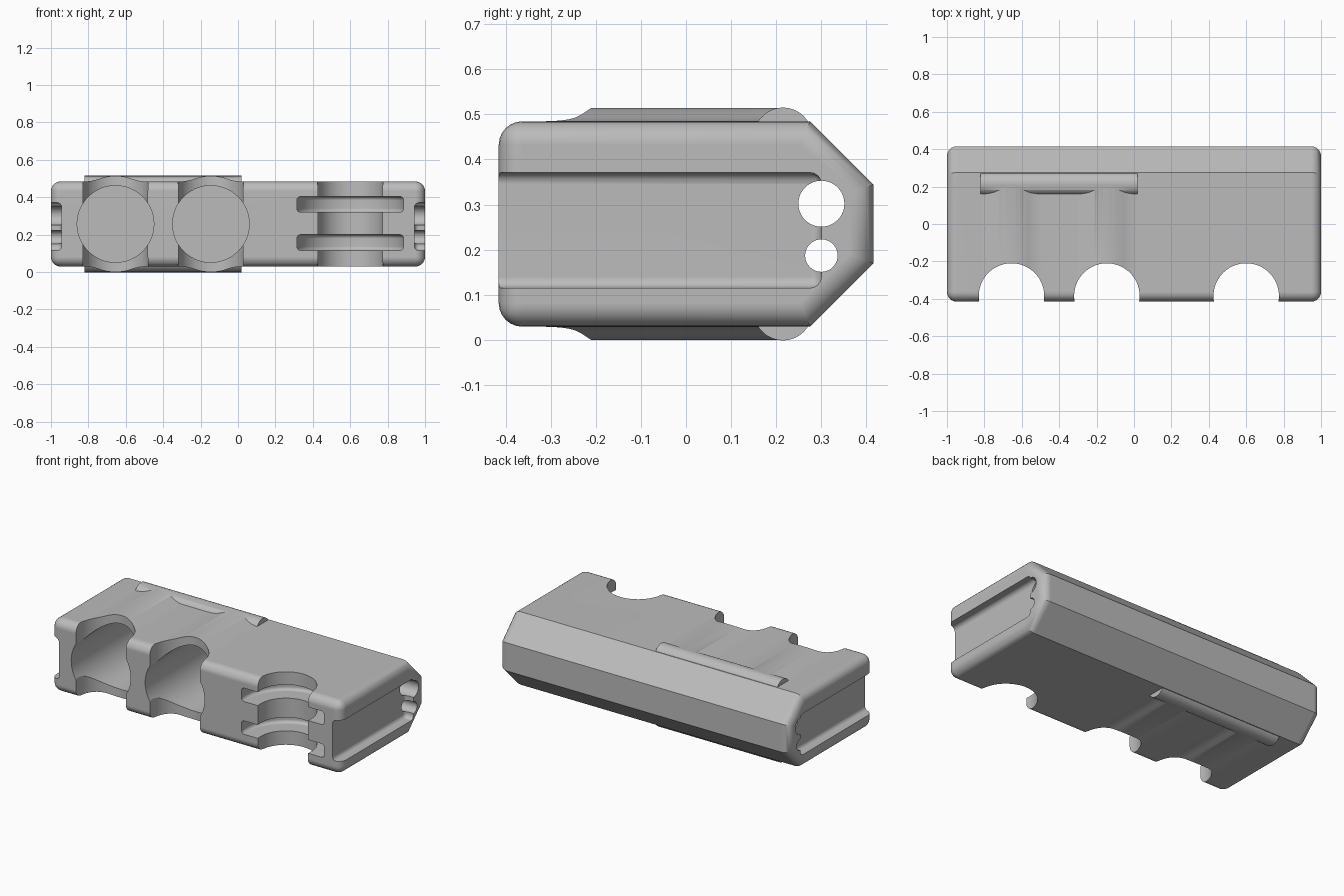
import bpy, bmesh, math
from mathutils import Matrix, Vector

cube = bpy.data.objects.get("Cube")
if cube:
    bpy.data.objects.remove(cube, do_unlink=True)

MID_Z = 0.257          # height of the bore axes
HALF_H = 0.2275        # half height of the block
NOTCH_Y, NOTCH_R = -0.385, 0.175
BORE_X = (-0.655, -0.145)
TIE_X = 0.6

grey = bpy.data.materials.new("matte grey")
grey.use_nodes = True
color = (0.5, 0.5, 0.5, 1)
grey.diffuse_color = color
grey.node_tree.nodes["Principled BSDF"].inputs["Base Color"].default_value = color


def finish(name, bm):
    bmesh.ops.recalc_face_normals(bm, faces=bm.faces[:])
    mesh = bpy.data.meshes.new(name)
    bm.to_mesh(mesh)
    bm.free()
    mesh.materials.append(grey)
    obj = bpy.data.objects.new(name, mesh)
    bpy.context.collection.objects.link(obj)
    return obj


def prism(points, offset):
    """Closed outline of 3D points, extruded by an offset."""
    bm = bmesh.new()
    face = bm.faces.new([bm.verts.new(p) for p in points])
    ext = bmesh.ops.extrude_face_region(bm, geom=[face])["geom"]
    verts = [g for g in ext if isinstance(g, bmesh.types.BMVert)]
    bmesh.ops.translate(bm, verts=verts, vec=Vector(offset))
    return bm


def cylinder(name, center, radius, length, axis, sides=64, round_edge=0):
    bm = bmesh.new()
    bmesh.ops.create_cone(bm, cap_ends=True, segments=sides, radius1=radius,
                          radius2=radius, depth=length)
    if round_edge:
        rims = [e for e in bm.edges if abs(e.verts[0].co.z - e.verts[1].co.z) < 1e-4]
        bmesh.ops.bevel(bm, geom=rims, offset=round_edge, segments=4,
                        profile=0.5, affect='EDGES')
    turn = {'X': Matrix.Rotation(math.pi / 2, 4, 'Y'),
            'Y': Matrix.Rotation(math.pi / 2, 4, 'X'),
            'Z': Matrix.Identity(4)}[axis]
    bmesh.ops.transform(bm, matrix=Matrix.Translation(center) @ turn, verts=bm.verts[:])
    return finish(name, bm)


def combine(target, tool, operation):
    mod = target.modifiers.new(tool.name, 'BOOLEAN')
    mod.operation = operation
    mod.solver = 'EXACT'
    mod.object = tool
    bpy.context.view_layer.objects.active = target
    bpy.ops.object.modifier_apply(modifier=mod.name)
    bpy.data.objects.remove(tool, do_unlink=True)


# Block with a chamfered back; ends and front edges are rounded
top, low = MID_Z + HALF_H, MID_Z - HALF_H
outline = [(-0.415, low), (0.275, low), (0.415, low + 0.14),
           (0.415, top - 0.14), (0.275, top), (-0.415, top)]
bm = prism([(-1, y, z) for y, z in outline], (2, 0, 0))
soft = [e for e in bm.edges
        if abs(e.verts[0].co.x - e.verts[1].co.x) < 0.01 or e.verts[0].co.y < 0]
bmesh.ops.bevel(bm, geom=soft, offset=0.052, segments=6, profile=0.5, affect='EDGES')
body = finish("holder_body", bm)


# Bulges over the bores, blended into the block by concave fillets
def bulge_profile(radius=0.257, fillet=0.24, steps=8):
    fz = HALF_H + fillet
    fx = math.sqrt((radius + fillet) ** 2 - fz ** 2)
    lean = math.atan2(fx, fz)
    half = [(radius * math.sin(lean * i / steps), radius * math.cos(lean * i / steps))
            for i in range(steps + 1)]
    half += [(fx - fillet * math.sin(lean * (1 - i / steps)),
              fz - fillet * math.cos(lean * (1 - i / steps)))
             for i in range(1, steps)]
    half += [(fx, HALF_H - 0.001), (fx, HALF_H - 0.03)]
    return [(-x, z) for x, z in reversed(half[1:])] + half


for side in (1, -1):
    for x in BORE_X:
        pts = [(x + px, -0.35, MID_Z + side * pz) for px, pz in bulge_profile()]
        combine(body, finish("bore_bulge", prism(pts, (0, 0.56, 0))), 'UNION')
    # Rounded bar across the back of the bulges
    bar = cylinder("bulge_end_bar", (-0.4, 0.215, MID_Z + side * 0.193),
                   0.065, 0.84, 'X', 48)
    combine(body, bar, 'UNION')

# Bores from the front
for x in BORE_X:
    combine(body, cylinder("bore", (x, -0.2, MID_Z), 0.205, 0.8, 'Y', 72), 'DIFFERENCE')

# Upright finger notches in the front edge
for x in (*BORE_X, TIE_X):
    combine(body, cylinder("notch", (x, NOTCH_Y, MID_Z), NOTCH_R, 1, 'Z', 72), 'DIFFERENCE')

# Two tie grooves around the last notch
for z in (0.158, 0.362):
    combine(body, cylinder("tie_groove", (TIE_X, NOTCH_Y, z), 0.287, 0.084, 'Z', 72, 0.02),
            'DIFFERENCE')

# Side recesses, open at the front
for side in (1, -1):
    bm = bmesh.new()
    bmesh.ops.create_cube(bm, size=1)
    bmesh.ops.scale(bm, vec=(0.2, 0.9, 0.256), verts=bm.verts[:])
    bmesh.ops.translate(bm, vec=(side * 1.043, -0.15, 0.243), verts=bm.verts[:])
    bmesh.ops.bevel(bm, geom=bm.edges[:], offset=0.025, segments=4,
                    profile=0.5, affect='EDGES')
    combine(body, finish("side_recess", bm), 'DIFFERENCE')

# Cord holes along the whole length
for z, radius in ((0.302, 0.051), (0.187, 0.036)):
    combine(body, cylinder("cord_hole", (0, 0.3, z), radius, 2.4, 'X', 40), 'DIFFERENCE')

# Shading
bpy.ops.object.select_all(action='DESELECT')
body.select_set(True)
bpy.context.view_layer.objects.active = body
bpy.ops.object.shade_smooth_by_angle(angle=math.radians(30))
weighted = body.modifiers.new("even_shading", 'WEIGHTED_NORMAL')
weighted.keep_sharp = True
